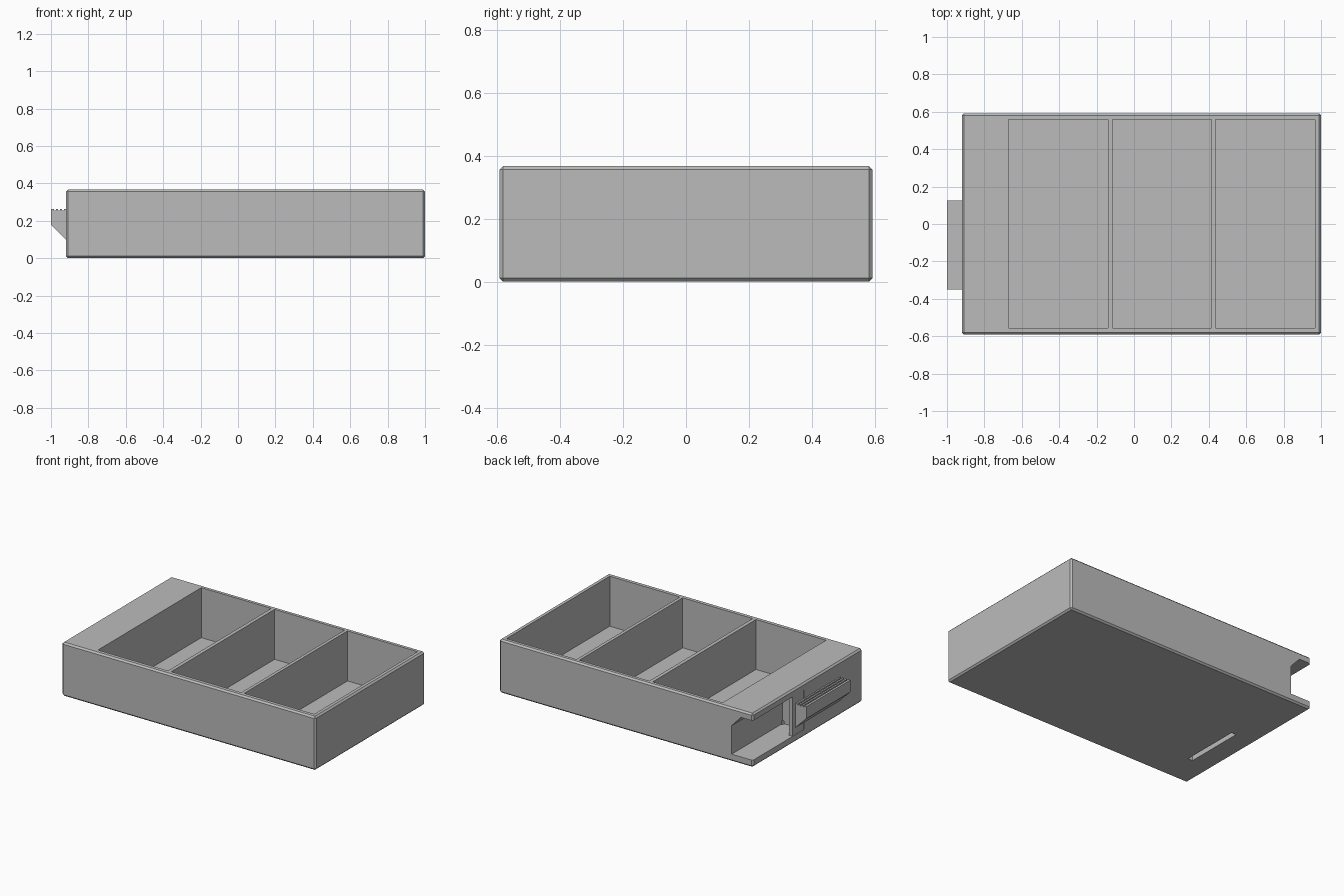
import bpy, bmesh

default = bpy.data.objects.get("Cube")
if default:
    bpy.data.objects.remove(default, do_unlink=True)

grey = bpy.data.materials.new("plain grey")
grey.use_nodes = True
grey.diffuse_color = (0.5, 0.5, 0.5, 1)
grey.node_tree.nodes["Principled BSDF"].inputs["Base Color"].default_value = (0.5, 0.5, 0.5, 1)


def prism(name, profile, y0, y1, bevel=0):
    """Extrude an x-z profile along y."""
    bm = bmesh.new()
    face = bm.faces.new([bm.verts.new((x, y0, z)) for x, z in profile])
    ext = bmesh.ops.extrude_face_region(bm, geom=[face])
    new = [v for v in ext["geom"] if isinstance(v, bmesh.types.BMVert)]
    bmesh.ops.translate(bm, verts=new, vec=(0, y1 - y0, 0))
    bmesh.ops.recalc_face_normals(bm, faces=bm.faces)
    if bevel:
        bmesh.ops.bevel(bm, geom=bm.edges[:], offset=bevel, segments=1,
                        profile=0.5, affect='EDGES')
    mesh = bpy.data.meshes.new(name)
    bm.to_mesh(mesh)
    bm.free()
    mesh.materials.append(grey)
    obj = bpy.data.objects.new(name, mesh)
    bpy.context.collection.objects.link(obj)
    return obj


def box(name, x, y, z, bevel=0):
    profile = [(x[0], z[0]), (x[1], z[0]), (x[1], z[1]), (x[0], z[1])]
    return prism(name, profile, y[0], y[1], bevel)


def cut(target, cutter):
    mod = target.modifiers.new("cut", 'BOOLEAN')
    mod.operation = 'DIFFERENCE'
    mod.solver = 'EXACT'
    mod.object = cutter
    bpy.context.view_layer.objects.active = target
    bpy.ops.object.modifier_apply(modifier=mod.name)
    bpy.data.objects.remove(cutter, do_unlink=True)


# Tray body with small chamfers
TOP = 0.367
tray = box("tray_body", (-0.92, 1.0), (-0.592, 0.592), (0, TOP), 0.011)

# Three equal compartments
for x in (-0.67, -0.115, 0.437):
    cut(tray, box("compartment_cutter", (x, x + 0.53), (-0.557, 0.56), (0.025, 0.5)))

# Open cavity at the back corner, with a sloped upper inner edge
cavity = [(-1.1, 0.05), (-0.76, 0.05), (-0.76, 0.245), (-0.83, 0.32), (-1.1, 0.32)]
cut(tray, prism("cavity_cutter", cavity, 0.04, 0.7))

# Narrow slot in the underside
cut(tray, box("slot_cutter", (-0.77, -0.735), (-0.36, 0.055), (-0.1, 0.07)))

# Upright plate beside the latch
box("latch_plate", (-0.918, -0.89), (0.03, 0.16), (0.045, 0.325))

# Wedge latch with a ribbed thumb surface
wedge = [(-0.91, 0.09), (-1.0, 0.18), (-1.0, 0.262)]
for i in range(3):
    x = -0.984 + i * 0.022
    wedge += [(x, 0.262), (x, 0.254), (x + 0.01, 0.254), (x + 0.01, 0.262)]
wedge.append((-0.91, 0.262))
prism("latch", wedge, -0.35, 0.125)
